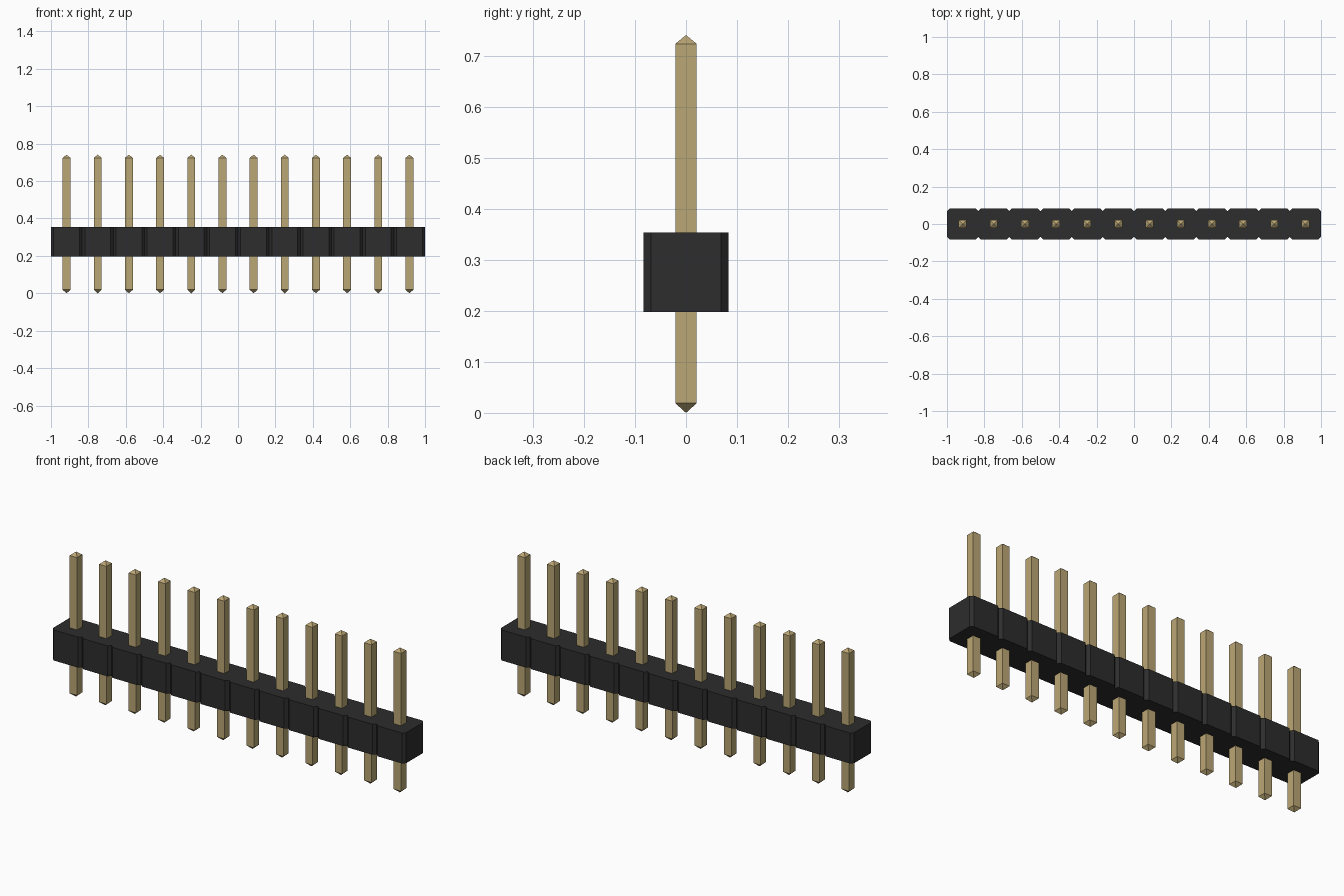
import bpy, bmesh

if "Cube" in bpy.data.objects:
    bpy.data.objects.remove(bpy.data.objects["Cube"], do_unlink=True)

COUNT = 12
PITCH = 2.0 / COUNT
HALF = PITCH / 2
CHAMFER = 0.0145
BODY_Z = (0.198, 0.354)


def material(name, rgb):
    mat = bpy.data.materials.new(name)
    mat.use_nodes = True
    mat.diffuse_color = (*rgb, 1)
    mat.node_tree.nodes["Principled BSDF"].inputs["Base Color"].default_value = (*rgb, 1)
    return mat


def add_object(name, bm, mat):
    bmesh.ops.recalc_face_normals(bm, faces=bm.faces[:])
    mesh = bpy.data.meshes.new(name)
    bm.to_mesh(mesh)
    bm.free()
    mesh.materials.append(mat)
    obj = bpy.data.objects.new(name, mesh)
    bpy.context.collection.objects.link(obj)
    return obj


black = material("black plastic", (0.026, 0.026, 0.026))
gold = material("gold metal", (0.50, 0.385, 0.178))

# Housing: row of chamfered cells, outlined once and extruded upward
front = []
for i in range(COUNT):
    x0 = -1 + i * PITCH
    x1 = x0 + PITCH
    if i == 0:
        front.append((x0, -HALF + CHAMFER))
    front += [(x0 + CHAMFER, -HALF), (x1 - CHAMFER, -HALF), (x1, -HALF + CHAMFER)]
outline = front + [(x, -y) for x, y in reversed(front)]

bm = bmesh.new()
base = bm.faces.new([bm.verts.new((x, y, BODY_Z[0])) for x, y in outline])
result = bmesh.ops.extrude_face_region(bm, geom=[base], use_keep_orig=True)
top = [v for v in result["geom"] if isinstance(v, bmesh.types.BMVert)]
bmesh.ops.translate(bm, verts=top, vec=(0, 0, BODY_Z[1] - BODY_Z[0]))
add_object("housing", bm, black)


# Pin: square shaft with a pyramid point at each end
def pin_mesh(w=0.021, z_low=0.019, z_high=0.724, z_top=0.741):
    bm = bmesh.new()
    corners = [(-w, -w), (w, -w), (w, w), (-w, w)]
    low = [bm.verts.new((x, y, z_low)) for x, y in corners]
    high = [bm.verts.new((x, y, z_high)) for x, y in corners]
    tip_low = bm.verts.new((0, 0, 0))
    tip_high = bm.verts.new((0, 0, z_top))
    for i in range(4):
        j = (i + 1) % 4
        bm.faces.new((low[i], low[j], high[j], high[i]))
        bm.faces.new((high[i], high[j], tip_high))
        bm.faces.new((low[j], low[i], tip_low))
    return bm


# Row of pins, one through the middle of each cell, sharing one mesh
first = add_object("pin_01", pin_mesh(), gold)
first.location.x = -1 + HALF
for i in range(1, COUNT):
    pin = bpy.data.objects.new(f"pin_{i + 1:02d}", first.data)
    pin.location.x = -1 + HALF + i * PITCH
    bpy.context.collection.objects.link(pin)
